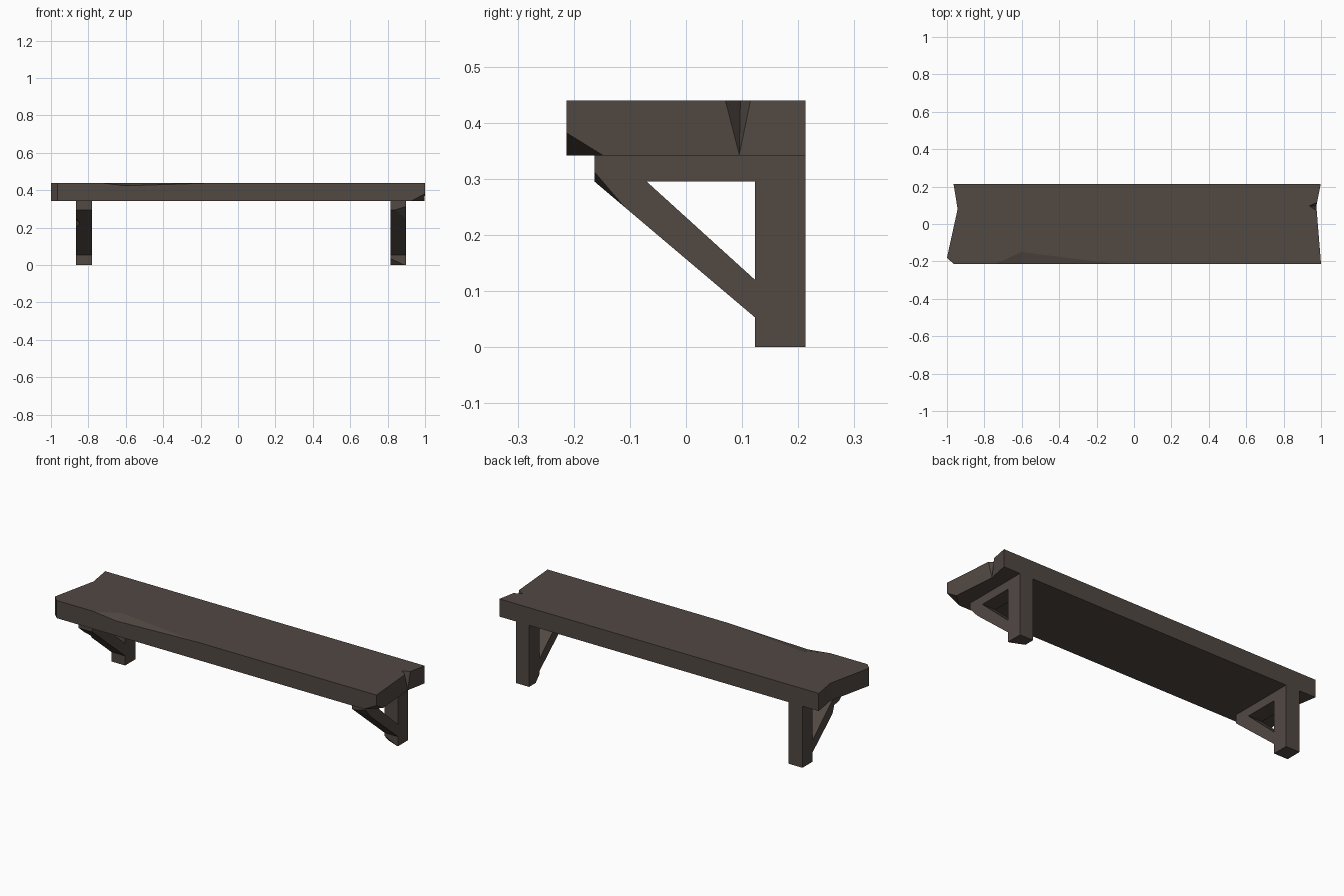
import bpy, bmesh
from mathutils import Vector

if "Cube" in bpy.data.objects:
    bpy.data.objects.remove(bpy.data.objects["Cube"])

wood = bpy.data.materials.new("dark weathered wood")
wood.diffuse_color = (0.082, 0.065, 0.055, 1)
wood.use_nodes = True
wood.node_tree.nodes["Principled BSDF"].inputs["Base Color"].default_value = wood.diffuse_color


def make_object(name, bm):
    bmesh.ops.recalc_face_normals(bm, faces=bm.faces)
    mesh = bpy.data.meshes.new(name)
    bm.to_mesh(mesh)
    bm.free()
    mesh.materials.append(wood)
    ob = bpy.data.objects.new(name, mesh)
    bpy.context.collection.objects.link(ob)
    return ob


def prism(name, base, direction):
    """Extrude a flat outline along a direction."""
    bm = bmesh.new()
    face = bm.faces.new([bm.verts.new(p) for p in base])
    ext = bmesh.ops.extrude_face_region(bm, geom=[face])
    verts = [v for v in ext["geom"] if isinstance(v, bmesh.types.BMVert)]
    bmesh.ops.translate(bm, vec=direction, verts=verts)
    return make_object(name, bm)


def chip_cutter(points, corner):
    """Convex chip through the points, pushed outwards past the corner."""
    pts = [Vector(p) for p in points]
    corner = Vector(corner)
    centre = sum(pts, Vector()) / len(pts)
    bm = bmesh.new()
    for p in pts + [corner + (corner - centre) * 0.8]:
        bm.verts.new(p)
    bmesh.ops.convex_hull(bm, input=bm.verts)
    return make_object("chip_cutter", bm)


def carve(ob, cutters):
    """Subtract the cutters, bake the result and remove the cutters."""
    for c in cutters:
        c.hide_render = True
        mod = ob.modifiers.new("cut", "BOOLEAN")
        mod.operation, mod.solver, mod.object = "DIFFERENCE", "EXACT", c
    bpy.context.view_layer.update()
    deps = bpy.context.evaluated_depsgraph_get()
    mesh = bpy.data.meshes.new_from_object(ob.evaluated_get(deps))
    ob.modifiers.clear()
    ob.data = mesh
    for c in cutters:
        bpy.data.objects.remove(c)


# Plank with ragged ends
Z0, Z1, Y = 0.342, 0.44, 0.213
outline = [(-0.965, -Y), (1, -Y), (0.975, 0.095), (0.998, Y),
           (-0.965, Y), (-0.943, 0.08), (-1, -0.18)]
plank = prism("seat_plank", [(x, y, Z0) for x, y in outline], (0, 0, Z1 - Z0))
carve(plank, [
    # long splinter along the front top edge
    chip_cutter([(-0.74, -Y, Z1), (-0.1, -Y, Z1), (-0.6, -0.15, Z1),
                 (-0.6, -Y, 0.424)], (-0.6, -Y, Z1)),
    # broken lower front corner
    chip_cutter([(0.925, -Y, Z0), (1, -Y, 0.382), (0.995, -0.148, Z0)],
                (1, -Y, Z0)),
    # split in the right end
    chip_cutter([(0.977, 0.07, Z1), (0.979, 0.115, Z1), (0.938, 0.097, Z1),
                 (0.975, 0.095, Z0 + 0.001)], (0.978, 0.095, Z1)),
])

# Triangular brackets: post, top bar and diagonal brace in one profile
profile = [(0.213, 0), (0.213, Z0), (-0.163, Z0), (-0.163, 0.295),
           (0.123, 0.053), (0.123, 0)]
opening = [(-0.07, 0.295), (0.123, 0.295), (0.123, 0.12)]


def bracket(name, x0, x1, chips):
    ob = prism(name, [(x0, y, z) for y, z in profile], (x1 - x0, 0, 0))
    hole = prism("opening_cutter", [(x0 - 0.05, y, z) for y, z in opening],
                 (x1 - x0 + 0.1, 0, 0))
    carve(ob, [hole] + chips)


bracket("left_bracket", -0.865, -0.78, [
    # nick on the brace edge
    chip_cutter([(-0.865, -0.110, 0.25), (-0.865, -0.051, 0.2),
                 (-0.845, -0.080, 0.225), (-0.865, -0.065, 0.242)],
                (-0.865, -0.080, 0.225)),
])
bracket("right_bracket", 0.815, 0.897, [
    # broken tip of the top bar
    chip_cutter([(0.897, -0.163, 0.312), (0.84, -0.163, 0.295),
                 (0.897, -0.110, 0.25)], (0.897, -0.163, 0.295)),
    # chipped foot corner
    chip_cutter([(0.815, 0.123, 0.035), (0.89, 0.123, 0),
                 (0.815, 0.155, 0)], (0.815, 0.123, 0)),
])
